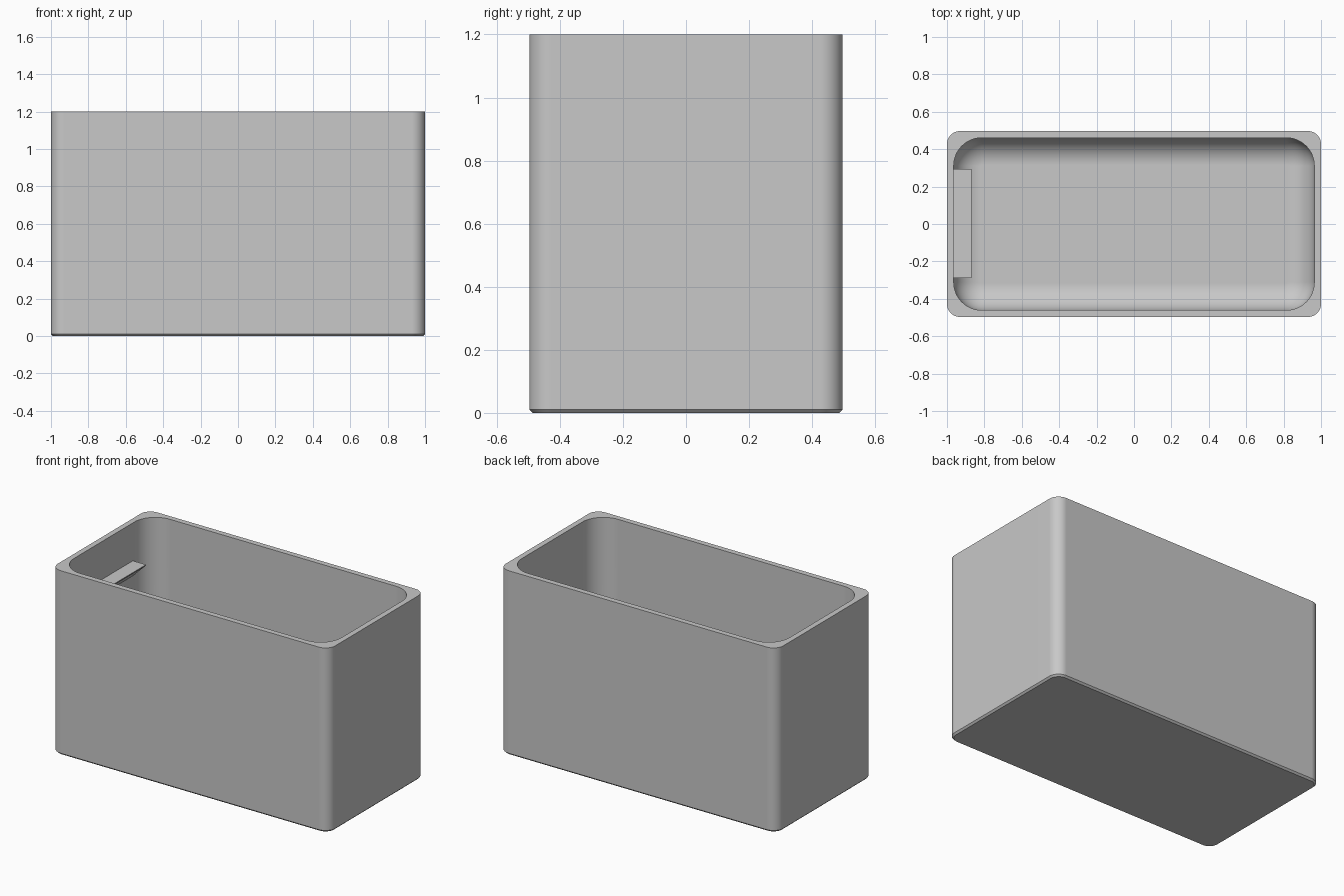
import bpy, bmesh
from math import sin, cos, pi

cube = bpy.data.objects.get("Cube")
if cube:
    bpy.data.objects.remove(cube, do_unlink=True)

HALF_X, HALF_Y, HEIGHT = 1.0, 0.497, 1.2
WALL = 0.036
OUTER_R, INNER_R = 0.07, 0.15
FLOOR, FILLET = 0.036, 0.145
CHAMFER = 0.011
CORNER_STEPS, FILLET_STEPS = 12, 12

grey = bpy.data.materials.new("plain grey")
grey.use_nodes = True
grey.diffuse_color = (0.58, 0.58, 0.58, 1)
grey.node_tree.nodes["Principled BSDF"].inputs["Base Color"].default_value = grey.diffuse_color


def make_object(name, bm):
    bmesh.ops.recalc_face_normals(bm, faces=bm.faces)
    mesh = bpy.data.meshes.new(name)
    bm.to_mesh(mesh)
    bm.free()
    mesh.materials.append(grey)
    obj = bpy.data.objects.new(name, mesh)
    bpy.context.collection.objects.link(obj)
    return obj


def rounded_ring(bm, inset, radius, z):
    """Ring of vertices around a rounded rectangle."""
    cx, cy = HALF_X - inset - radius, HALF_Y - inset - radius
    ring = []
    for i, (sx, sy) in enumerate([(1, 1), (-1, 1), (-1, -1), (1, -1)]):
        for k in range(CORNER_STEPS + 1):
            a = (i + k / CORNER_STEPS) * pi / 2
            ring.append(bm.verts.new((sx * cx + radius * cos(a), sy * cy + radius * sin(a), z)))
    return ring


# Open box: outside wall, rim, inside wall, rounded floor edge
bm = bmesh.new()
profile = [(CHAMFER, OUTER_R - CHAMFER, 0), (0, OUTER_R, CHAMFER),
           (0, OUTER_R, HEIGHT), (WALL, INNER_R, HEIGHT)]
for k in range(FILLET_STEPS + 1):
    a = k / FILLET_STEPS * pi / 2
    shrink = FILLET * (1 - cos(a))
    profile.append((WALL + shrink, INNER_R - shrink, FLOOR + FILLET * (1 - sin(a))))
rings = [rounded_ring(bm, *p) for p in profile]
for low, high in zip(rings, rings[1:]):
    for j in range(len(low)):
        n = (j + 1) % len(low)
        bm.faces.new((low[j], low[n], high[n], high[j]))
bm.faces.new(rings[0])
bm.faces.new(rings[-1])
box = make_object("open_box", bm)
bpy.ops.object.select_all(action='DESELECT')
box.select_set(True)
bpy.context.view_layer.objects.active = box
bpy.ops.object.shade_smooth_by_angle(angle=pi / 6)
box.modifiers.new("even shading", 'WEIGHTED_NORMAL').keep_sharp = True

# Small ledge on the right inner wall, with a sloping underside
bm = bmesh.new()
section = [(-0.98, 0.953), (-0.87, 0.953), (-0.87, 0.947), (-0.98, 0.84)]
face = bm.faces.new([bm.verts.new((x, -0.29, z)) for x, z in section])
side = bmesh.ops.extrude_face_region(bm, geom=[face])
bmesh.ops.translate(bm, vec=(0, 0.585, 0),
                    verts=[v for v in side["geom"] if isinstance(v, bmesh.types.BMVert)])
make_object("inner_ledge", bm)
